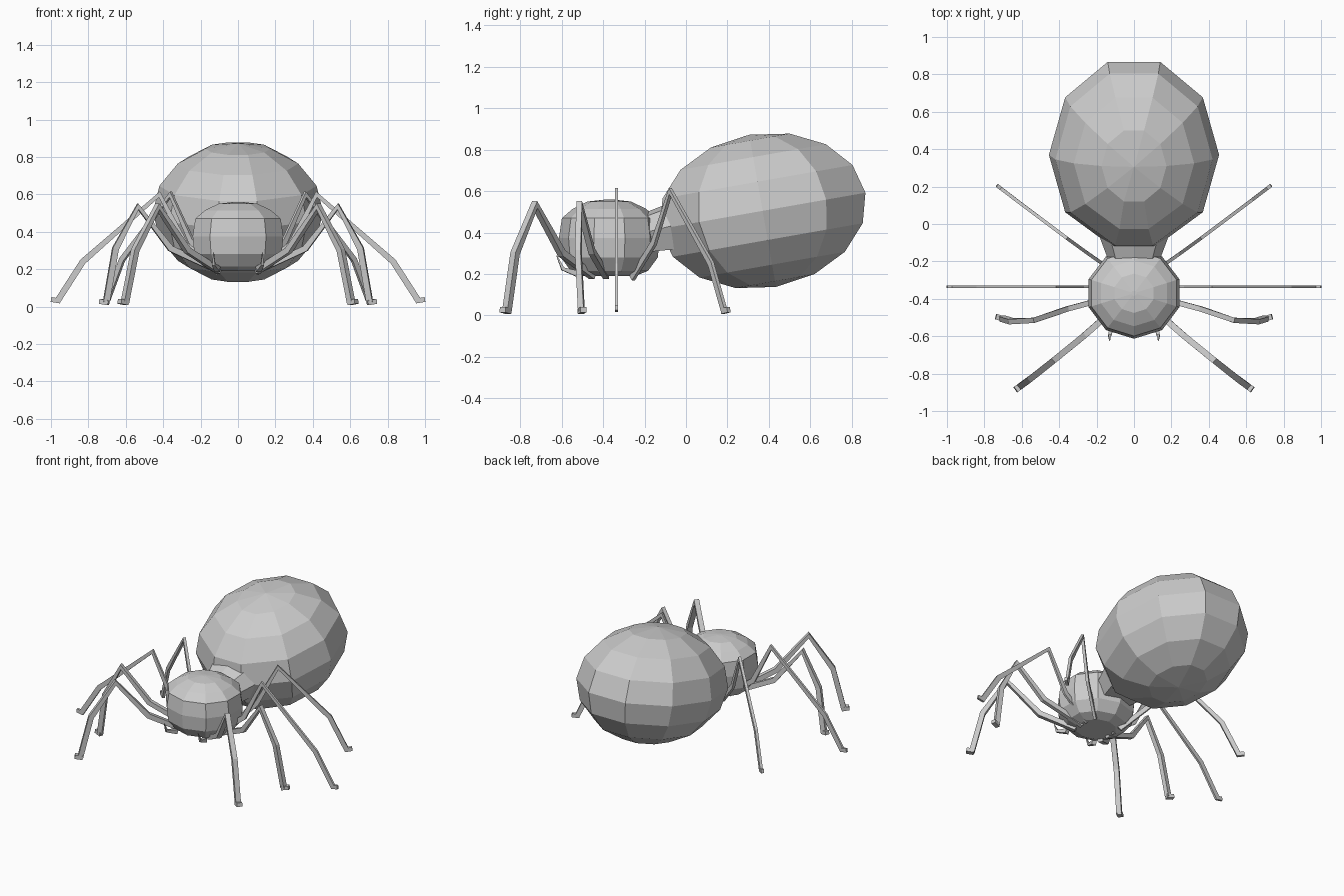
import bpy, bmesh, math
from mathutils import Vector, Matrix

if "Cube" in bpy.data.objects:
    bpy.data.objects.remove(bpy.data.objects["Cube"])

grey = bpy.data.materials.new("plain grey")
grey.use_nodes = True
grey.diffuse_color = (0.6, 0.6, 0.6, 1)
grey.node_tree.nodes["Principled BSDF"].inputs["Base Color"].default_value = (0.6, 0.6, 0.6, 1)


def finish(name, bm):
    bmesh.ops.recalc_face_normals(bm, faces=bm.faces)
    mesh = bpy.data.meshes.new(name)
    bm.to_mesh(mesh)
    bm.free()
    mesh.materials.append(grey)
    obj = bpy.data.objects.new(name, mesh)
    bpy.context.collection.objects.link(obj)
    return obj


def skin(bm, loops):
    """Join closed loops of points into one capped tube."""
    rings = [[bm.verts.new(p) for p in loop] for loop in loops]
    for a, b in zip(rings, rings[1:]):
        for i in range(len(a)):
            j = (i + 1) % len(a)
            bm.faces.new((a[i], a[j], b[j], b[i]))
    bm.faces.new(rings[0])
    bm.faces.new(rings[-1])


def sweep(bm, path, width, depth, taper=1.0):
    """Sweep a rectangle along a path that lies close to one upright plane."""
    pts = [Vector(p) for p in path]
    span = pts[-1] - pts[0]
    side = Vector((-span.y, span.x, 0)).normalized()
    loops = []
    for i, p in enumerate(pts):
        before = (p - pts[max(i - 1, 0)]).normalized()
        after = (pts[min(i + 1, len(pts) - 1)] - p).normalized()
        tangent = (before + after).normalized()
        up = side.cross(tangent).normalized()
        k = 1 + (taper - 1) * i / (len(pts) - 1)
        w, d = side * width * k / 2, up * depth * k / 2
        loops.append([p + w + d, p - w + d, p - w - d, p + w - d])
    skin(bm, loops)


# Abdomen: tilted egg, pinched where it meets the waist
bm = bmesh.new()
bmesh.ops.create_uvsphere(bm, u_segments=10, v_segments=8, radius=1,
                          matrix=Matrix.Rotation(math.pi / 2, 4, "Z"))
bm.transform(Matrix.Translation((0, 0.37, 0.505))
             @ Matrix.Rotation(math.radians(10), 4, "X")
             @ Matrix.Diagonal((0.455, 0.53, 0.373, 1)))
for v in bm.verts:
    if v.co.y < 0.02:
        v.co.x *= 0.78
finish("abdomen", bm)

# Waist: short tapering tube
bm = bmesh.new()
outline = [(-1, 0), (-0.7, 0.8), (0, 1), (0.7, 0.8), (1, 0), (0.7, -1), (-0.7, -1)]
skin(bm, [[(x * w, y, z + s * h) for x, s in outline]
          for y, w, z, h in ((0, 0.21, 0.45, 0.125), (-0.2, 0.135, 0.4, 0.095))])
finish("waist", bm)

# Head: ten-sided turned profile
bm = bmesh.new()
profile = [(0.015, 0.56), (0.11, 0.55), (0.185, 0.515), (0.24, 0.47), (0.255, 0.375),
           (0.245, 0.28), (0.195, 0.215), (0.13, 0.19)]
skin(bm, [[(r * math.sin(i * math.tau / 10), -0.37 - 0.955 * r * math.cos(i * math.tau / 10), z)
           for i in range(10)] for r, z in profile])
finish("head", bm)

# Legs: hip, thigh, top joint, shin, ankle, with section width and depth
legs = {
    "front": ([(0.1, -0.45, 0.19), (0.27, -0.6, 0.3), (0.43, -0.73, 0.535),
               (0.55, -0.825, 0.3), (0.605, -0.865, 0.02)], 0.033, 0.033),
    "second": ([(0.1, -0.385, 0.19), (0.36, -0.455, 0.31), (0.535, -0.515, 0.535),
                (0.655, -0.52, 0.31), (0.705, -0.505, 0.02)], 0.028, 0.033),
    "third": ([(0.1, -0.335, 0.19), (0.28, -0.335, 0.33), (0.42, -0.335, 0.6),
               (0.83, -0.335, 0.24), (0.965, -0.335, 0.03)], 0.014, 0.033),
    "back": ([(0.1, -0.26, 0.18), (0.25, -0.155, 0.35), (0.36, -0.075, 0.6),
              (0.62, 0.12, 0.25), (0.705, 0.185, 0.02)], 0.018, 0.03),
}
for label, (path, width, depth) in legs.items():
    for side, sign in (("left", 1), ("right", -1)):
        route = [Vector((x * sign, y, z)) for x, y, z in path]
        out = route[-1] - route[-2]
        out.z = 0
        out.normalize()
        ankle = route[-1]
        bm = bmesh.new()
        sweep(bm, route, width, depth)
        # Toe
        sweep(bm, [ankle - out * 0.014, ankle + out * 0.035 + Vector((0, 0, 0.008))],
              width * 1.05, 0.026)
        finish(f"{label}_leg_{side}", bm)

# Fangs
for side, sign in (("left", 1), ("right", -1)):
    bm = bmesh.new()
    sweep(bm, [(0.11 * sign, -0.52, 0.2), (0.13 * sign, -0.595, 0.225),
               (0.13 * sign, -0.625, 0.29)], 0.03, 0.03, 0.1)
    finish(f"fang_{side}", bm)
